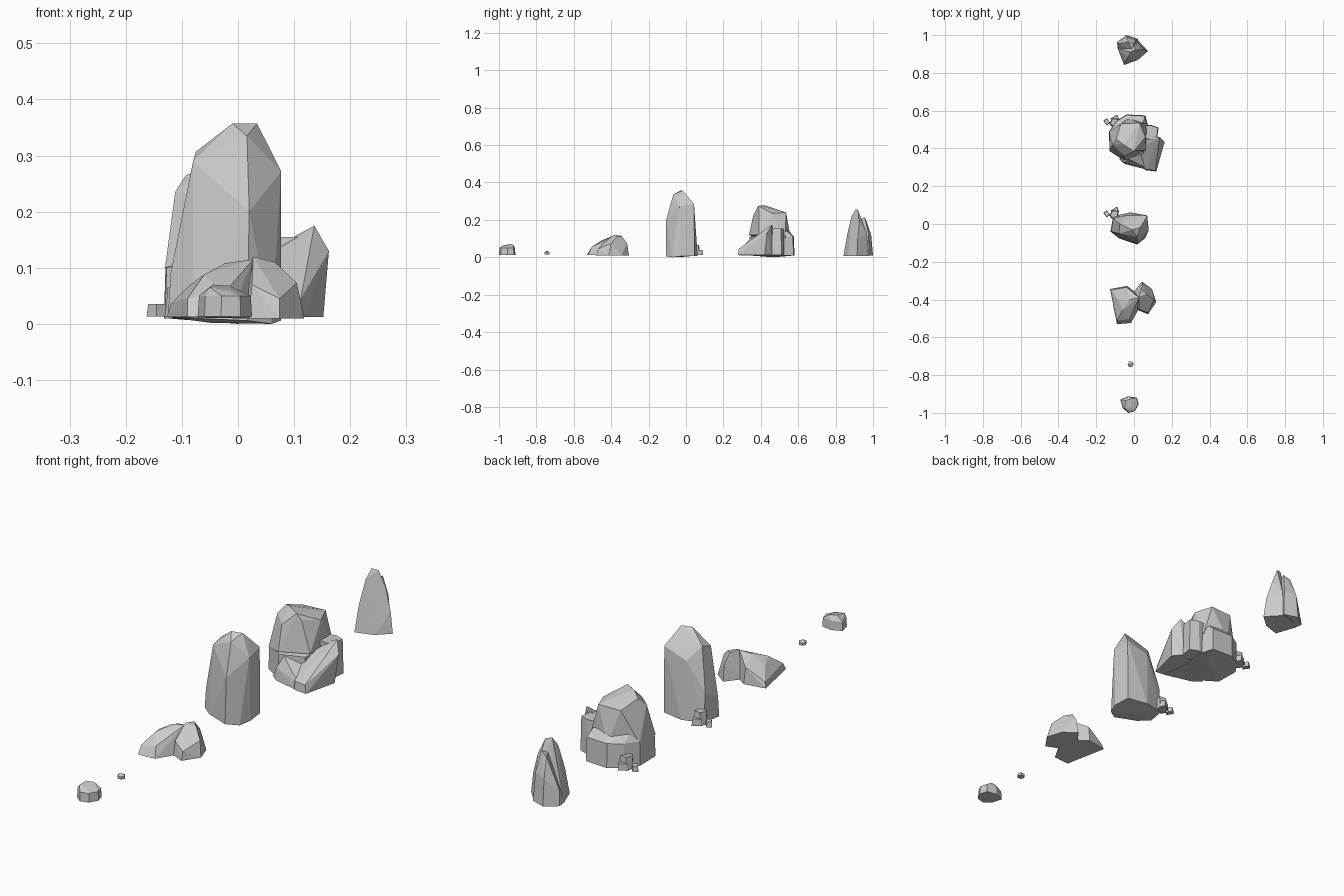
import bpy, bmesh, math


def rock(name, *hulls, offset=(0, 0, 0)):
    """One faceted rock made of overlapping convex chunks."""
    mesh = bpy.data.meshes.new(name)
    bm = bmesh.new()
    for pts in hulls:
        chunk = bmesh.new()
        for p in pts:
            chunk.verts.new([a + b for a, b in zip(p, offset)])
        res = bmesh.ops.convex_hull(chunk, input=chunk.verts[:])
        loose = [v for v in chunk.verts if not v.link_faces]
        bmesh.ops.delete(chunk, geom=loose, context='VERTS')
        bmesh.ops.dissolve_limit(chunk, angle_limit=math.radians(4),
                                 verts=chunk.verts[:], edges=chunk.edges[:])
        bmesh.ops.recalc_face_normals(chunk, faces=chunk.faces[:])
        tmp = bpy.data.meshes.new("chunk")
        chunk.to_mesh(tmp)
        chunk.free()
        bm.from_mesh(tmp)
        bpy.data.meshes.remove(tmp)
    bm.to_mesh(mesh)
    bm.free()
    ob = bpy.data.objects.new(name, mesh)
    bpy.context.collection.objects.link(ob)
    return ob


def prism(outline, z0, z1, shrink=0.85):
    """Points of a tapered block over a ground outline."""
    cx = sum(p[0] for p in outline) / len(outline)
    cy = sum(p[1] for p in outline) / len(outline)
    top = [(cx + (x - cx) * shrink, cy + (y - cy) * shrink, z1) for x, y in outline]
    return [(x, y, z0) for x, y in outline] + top


# Small stone at the front of the row
stone = [(-0.072, -0.93), (-0.06, -0.975), (-0.03, -1.0), (0.005, -0.99),
         (0.025, -0.955), (0.015, -0.92), (-0.03, -0.912)]
rock("small_stone", prism(stone, 0.013, 0.05, 0.95)
     + [(-0.05, -0.975, 0.065), (-0.045, -0.935, 0.07),
        (-0.015, -0.925, 0.068), (-0.012, -0.97, 0.06)])

# Pebble
pebble = [(-0.018 + 0.016 * math.cos(a * math.tau / 6),
           -0.743 + 0.016 * math.sin(a * math.tau / 6)) for a in range(6)]
rock("pebble", prism(pebble, 0.016, 0.027, 1.0)
     + [(-0.024, -0.746, 0.034), (-0.012, -0.739, 0.033)])

# Low split boulder: spreading ridge and rounded lump
rock("low_boulder",
     [(-0.127, -0.344, 0.012), (-0.037, -0.328, 0.012), (0.0, -0.355, 0.01),
      (0.025, -0.45, 0.01), (-0.016, -0.524, 0.012), (-0.09, -0.53, 0.012),
      (-0.11, -0.423, 0.012), (-0.12, -0.35, 0.035), (-0.04, -0.335, 0.08),
      (-0.09, -0.51, 0.045), (-0.025, -0.505, 0.055), (-0.06, -0.455, 0.088),
      (-0.023, -0.40, 0.108), (0.027, -0.39, 0.115), (-0.085, -0.40, 0.07)],
     [(-0.01, -0.37, 0.01), (0.042, -0.305, 0.01), (0.095, -0.344, 0.01),
      (0.118, -0.413, 0.01), (0.074, -0.478, 0.01), (0.02, -0.455, 0.01),
      (0.027, -0.385, 0.12), (0.04, -0.345, 0.115), (0.066, -0.37, 0.11),
      (0.045, -0.315, 0.075), (0.105, -0.40, 0.073), (0.074, -0.47, 0.045),
      (0.025, -0.45, 0.07)])

# Tall standing rock
rock("tall_rock",
     [(-0.125, -0.04, 0.012), (-0.08, -0.076, 0.01), (0.016, -0.108, 0.006),
      (0.06, -0.075, 0.0), (0.077, -0.028, 0.006), (0.07, 0.045, 0.008),
      (-0.02, 0.062, 0.008), (-0.11, 0.04, 0.01), (-0.05, -0.02, 0.002),
      (-0.12, -0.04, 0.09), (-0.08, -0.05, 0.29), (0.02, -0.106, 0.2),
      (0.016, -0.068, 0.335), (0.077, -0.035, 0.272), (0.07, 0.043, 0.285),
      (-0.01, -0.03, 0.357), (0.034, -0.018, 0.357), (-0.075, 0.0, 0.307),
      (-0.035, 0.045, 0.25), (-0.11, 0.03, 0.13)])

# Big boulder: crown, wide base, sloping wedge and side slab
base = [(-0.132, 0.49), (-0.095, 0.545), (-0.04, 0.58), (0.06, 0.575),
        (0.08, 0.50), (0.05, 0.37), (-0.05, 0.335), (-0.13, 0.386)]
rock("big_boulder",
     prism(base, 0.01, 0.11, 0.97) + [(0.0, 0.47, 0.0), (-0.02, 0.55, 0.14),
                                      (-0.1, 0.5, 0.15), (0.05, 0.54, 0.14)],
     [(-0.13, 0.386, 0.1), (-0.13, 0.49, 0.1), (-0.05, 0.337, 0.12),
      (0.06, 0.39, 0.12), (0.072, 0.53, 0.1), (-0.03, 0.56, 0.1),
      (-0.112, 0.42, 0.235), (-0.093, 0.45, 0.265), (-0.05, 0.36, 0.225),
      (-0.055, 0.42, 0.278), (0.0, 0.385, 0.275), (0.02, 0.39, 0.25),
      (0.06, 0.46, 0.235), (0.03, 0.535, 0.24), (-0.07, 0.53, 0.238)],
     [(0.118, 0.278, 0.012), (0.112, 0.282, 0.045), (0.06, 0.285, 0.012),
      (0.06, 0.29, 0.045), (0.152, 0.42, 0.012), (0.162, 0.434, 0.13),
      (0.12, 0.46, 0.012), (0.136, 0.46, 0.175), (0.09, 0.465, 0.15),
      (0.02, 0.42, 0.012), (0.03, 0.40, 0.10), (0.01, 0.34, 0.012)],
     [(-0.08, 0.345, 0.01), (-0.05, 0.318, 0.01), (0.08, 0.285, 0.01),
      (0.06, 0.42, 0.01), (-0.05, 0.325, 0.06), (-0.03, 0.345, 0.105),
      (0.07, 0.295, 0.04), (0.05, 0.42, 0.09)],
     prism([(0.05, 0.45), (0.12, 0.44), (0.13, 0.51), (0.09, 0.525), (0.05, 0.52)],
           0.012, 0.155, 0.93))

# Matching rubble beside the tall rock and the big boulder
for name, dy in (("tall_rock_rubble", 0.0), ("big_boulder_rubble", 0.487)):
    rock(name,
         prism([(-0.13, 0.045), (-0.115, 0.075), (-0.08, 0.07), (-0.085, 0.03),
                (-0.12, 0.03)], 0.012, 0.065, 0.8),
         prism([(-0.163, 0.06), (-0.145, 0.035), (-0.125, 0.05), (-0.145, 0.072)],
               0.013, 0.035, 0.85),
         prism([(-0.125, 0.07), (-0.09, 0.092), (-0.08, 0.07), (-0.11, 0.06)],
               0.012, 0.04, 0.85), offset=(0, dy, 0))

# Pointed rock at the back: spire with rear and side lumps
rock("pointed_rock",
     [(-0.085, 0.926, 0.01), (-0.053, 0.842, 0.008), (0.02, 0.868, 0.006),
      (0.074, 0.915, 0.008), (0.016, 0.978, 0.008), (-0.05, 0.96, 0.008),
      (-0.045, 0.862, 0.12), (-0.03, 0.885, 0.22), (-0.02, 0.91, 0.258),
      (0.005, 0.92, 0.252), (0.035, 0.925, 0.185), (0.062, 0.918, 0.095),
      (0.015, 0.965, 0.13)],
     [(-0.09, 0.963, 0.01), (-0.085, 0.92, 0.01), (-0.04, 1.0, 0.01),
      (0.02, 0.98, 0.01), (0.02, 0.92, 0.01), (-0.085, 0.955, 0.07),
      (-0.038, 0.99, 0.12), (0.012, 0.975, 0.13), (-0.03, 0.962, 0.2),
      (0.0, 0.955, 0.215), (-0.01, 0.92, 0.2)])
